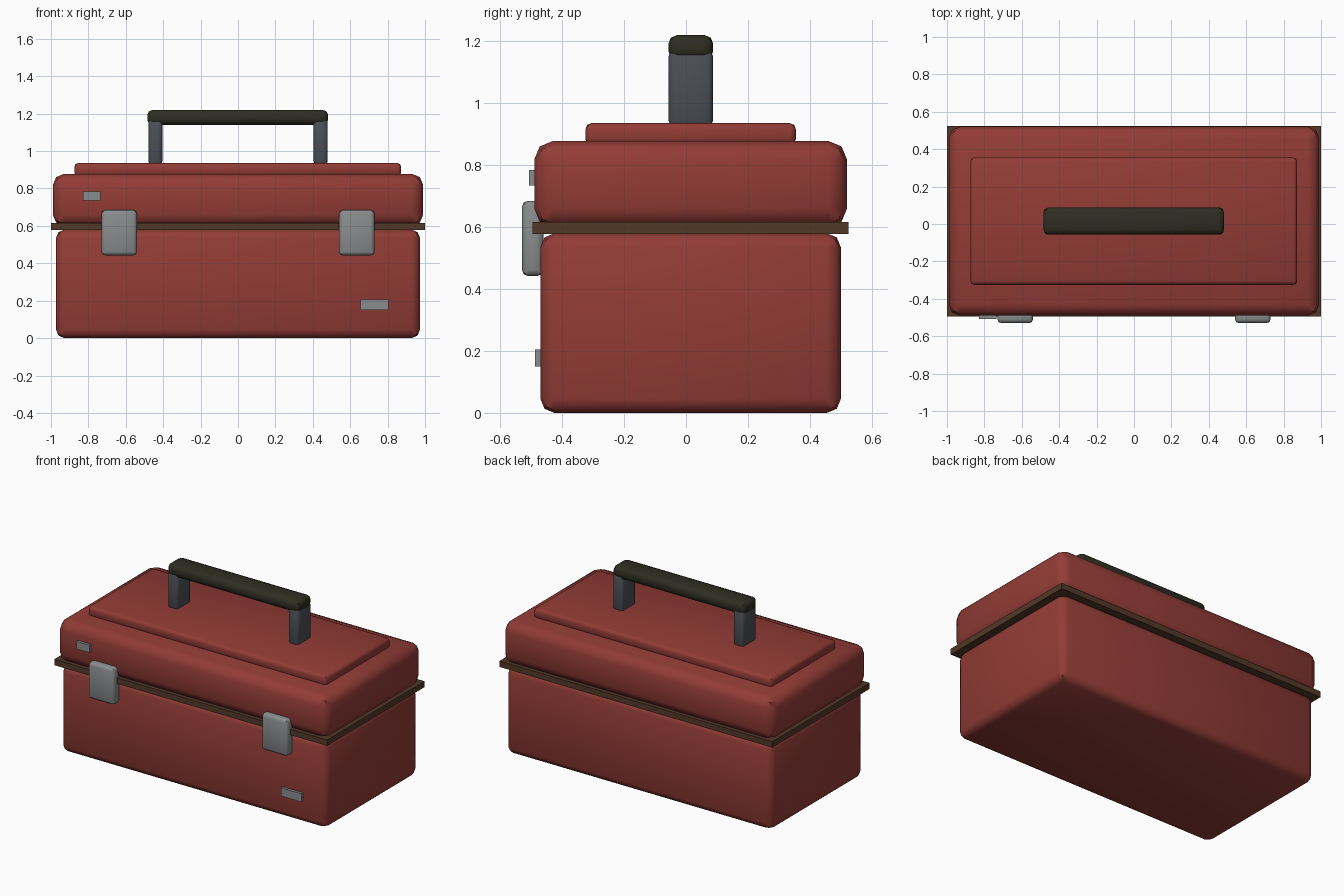
import bpy, bmesh, math
from mathutils import Vector

if "Cube" in bpy.data.objects:
    bpy.data.objects.remove(bpy.data.objects["Cube"])


def material(name, rgb):
    m = bpy.data.materials.new(name)
    m.diffuse_color = (*rgb, 1)
    m.use_nodes = True
    m.node_tree.nodes["Principled BSDF"].inputs["Base Color"].default_value = m.diffuse_color
    return m


RED = material("red_paint", (0.29, 0.045, 0.037))
STEEL = material("latch_steel", (0.25, 0.262, 0.268))
BROWN = material("rim_brown", (0.085, 0.040, 0.020))
POST = material("post_grey", (0.072, 0.078, 0.090))
GRIP = material("grip_black", (0.027, 0.027, 0.016))


def box(name, x, y, z, mat, bevel=0.0, segments=2):
    """Box from (min, max) ranges, with optionally rounded edges."""
    bm = bmesh.new()
    bmesh.ops.create_cube(bm, size=1)
    lo, hi = Vector((x[0], y[0], z[0])), Vector((x[1], y[1], z[1]))
    for v in bm.verts:
        v.co = (lo + hi) / 2 + v.co * (hi - lo)
    if bevel:
        bmesh.ops.bevel(bm, geom=bm.edges[:], offset=bevel, offset_type='OFFSET',
                        segments=segments, profile=0.5, affect='EDGES')
    mesh = bpy.data.meshes.new(name)
    bm.to_mesh(mesh)
    bm.free()
    mesh.materials.append(mat)
    ob = bpy.data.objects.new(name, mesh)
    bpy.context.collection.objects.link(ob)
    if bevel:
        bpy.context.view_layer.objects.active = ob
        ob.select_set(True)
        bpy.ops.object.shade_smooth_by_angle(angle=math.radians(46))
        ob.select_set(False)
    return ob


# Case: body, rim between the halves, lid and raised lid panel
box("body", (-0.973, 0.973), (-0.47, 0.50), (0, 0.58), RED, 0.045)
box("rim", (-1, 1), (-0.495, 0.525), (0.577, 0.616), BROWN)
box("lid", (-0.99, 0.99), (-0.49, 0.52), (0.60, 0.878), RED, 0.06)
box("lid_panel", (-0.875, 0.872), (-0.325, 0.355), (0.865, 0.936), RED, 0.02)

# Handle posts and latches on both sides
for side, s in (("left", -1), ("right", 1)):
    px, lx = 0.442 * s, 0.635 * s
    box(side + "_handle_post", (px - 0.037, px + 0.037), (-0.056, 0.087),
        (0.925, 1.17), POST, 0.018)
    box(side + "_latch", (lx - 0.095, lx + 0.095), (-0.53, -0.46),
        (0.442, 0.685), STEEL, 0.02)

# Handle grip
box("handle_grip", (-0.485, 0.482), (-0.057, 0.088), (1.14, 1.22), GRIP, 0.028)

# Small worn plates on the front
box("upper_plate", (-0.83, -0.735), (-0.507, -0.485), (0.735, 0.785), STEEL)
box("lower_plate", (0.655, 0.805), (-0.487, -0.465), (0.15, 0.205), STEEL)
